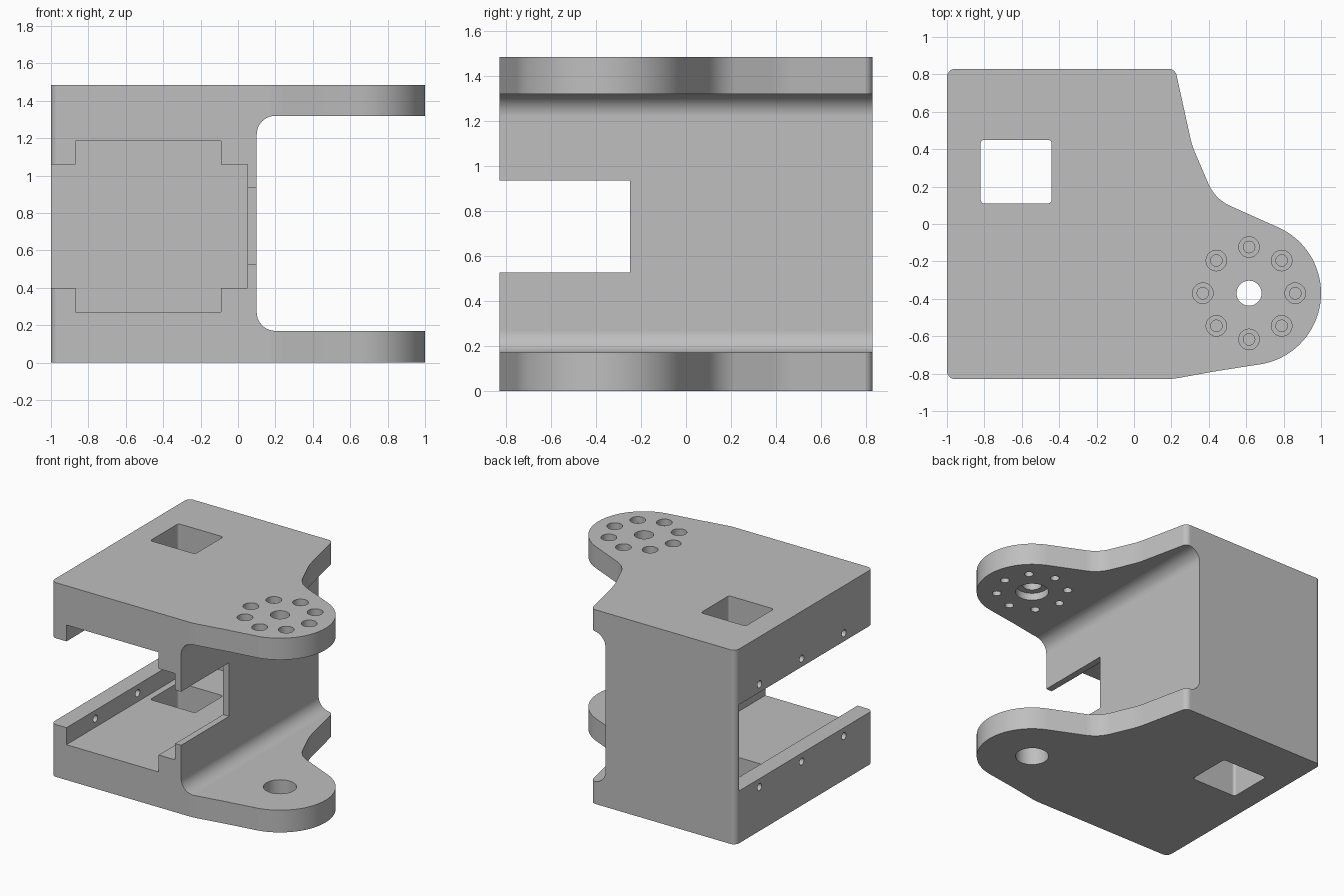
import bpy, bmesh
from math import sin, cos, tan, pi, radians, atan2
from mathutils import Vector

if "Cube" in bpy.data.objects:
    bpy.data.objects.remove(bpy.data.objects["Cube"])

grey = bpy.data.materials.new("plain grey")
grey.use_nodes = True
COLOUR = (0.52, 0.52, 0.52, 1)
grey.diffuse_color = COLOUR
grey.node_tree.nodes["Principled BSDF"].inputs["Base Color"].default_value = COLOUR


def rounded(corners, steps=10):
    """Turn (a, b, radius) corners into a polygon with filleted corners."""
    out = []
    for i, (a, b, r) in enumerate(corners):
        p = Vector((a, b))
        if r == 0:
            out.append(p)
            continue
        u = (Vector(corners[i - 1][:2]) - p).normalized()
        v = (Vector(corners[(i + 1) % len(corners)][:2]) - p).normalized()
        half = u.angle(v) / 2
        centre = p + (u + v).normalized() * r / sin(half)
        d0 = p + u * r / tan(half) - centre
        d1 = p + v * r / tan(half) - centre
        start = atan2(d0.y, d0.x)
        sweep = (atan2(d1.y, d1.x) - start + pi) % (2 * pi) - pi
        for k in range(steps + 1):
            t = start + sweep * k / steps
            out.append(centre + r * Vector((cos(t), sin(t))))
    return out


def circle(a, b, r, n=40):
    return [Vector((a + r * cos(2 * pi * k / n), b + r * sin(2 * pi * k / n))) for k in range(n)]


def box(a0, a1, b0, b1, r=0):
    return rounded([(a0, b0, r), (a1, b0, r), (a1, b1, r), (a0, b1, r)])


PLACE = {"x": lambda a, b, h: (h, a, b),
         "y": lambda a, b, h: (a, h, b),
         "z": lambda a, b, h: (a, b, h)}


def prism(name, outline, axis, lo, hi):
    """Extrude a polygon along an axis."""
    bm = bmesh.new()
    put = PLACE[axis]
    ends = [[bm.verts.new(put(p.x, p.y, h)) for p in outline] for h in (lo, hi)]
    bm.faces.new(ends[0])
    bm.faces.new(ends[1])
    n = len(outline)
    for i in range(n):
        j = (i + 1) % n
        bm.faces.new((ends[0][i], ends[0][j], ends[1][j], ends[1][i]))
    bmesh.ops.recalc_face_normals(bm, faces=bm.faces)
    mesh = bpy.data.meshes.new(name)
    bm.to_mesh(mesh)
    bm.free()
    mesh.materials.append(grey)
    obj = bpy.data.objects.new(name, mesh)
    bpy.context.collection.objects.link(obj)
    return obj


# Main block, seen from above: square housing with a rounded arm end
HEIGHT = 1.485
PX, PY, PR = 0.615, -0.37, 0.385
arm_end = [(PX + PR * cos(radians(a)), PY + PR * sin(radians(a)), 0)
           for a in [-83 + 149 * k / 36 for k in range(37)]]
plan = [(-1, -0.83, 0.045), (0.2, -0.83, 0.5), (0.45, -0.785, 0.8)] + arm_end + [
    (0.433, 0.133, 0.23), (0.31, 0.42, 0.5), (0.22, 0.83, 0.045), (-1, 0.83, 0.045)]
bracket = prism("bracket", rounded(plan), "z", 0, HEIGHT)

cutters = []


def cut(outline, axis, lo, hi):
    c = prism("cutter", outline, axis, lo, hi)
    c.hide_render = True
    cutters.append(c)


# Space between the two arms, with filleted roots
cut(box(0.1, 1.5, 0.17, 1.32, 0.1), "y", -1.2, 1.2)

# Stepped housing cavity, open at the front and one side
lower = [(-1.2, 0.4), (-0.87, 0.4), (-0.87, 0.27), (-0.09, 0.27), (-0.09, 0.4), (0.05, 0.4)]
upper = [(x, 1.46 - z if z == 0.4 else 1.185) for x, z in reversed(lower)]
cut([Vector(p) for p in lower + upper], "y", -1.2, 0.785)

# Notch in the inner wall and window through both plates
cut(box(-1.2, -0.25, 0.525, 0.935), "x", -0.02, 0.2)
cut(box(-0.82, -0.44, 0.11, 0.45, 0.02), "z", -0.2, 1.7)

# Screw holes through the side rails
for z in (0.336, 1.122):
    for y in (-0.48, 0.03, 0.54):
        cut(circle(y, z, 0.027, 20), "x", -1.2, -0.8)

# Pivot bores: wide in the lower arm, stepped in the upper arm
cut(circle(PX, PY, 0.115), "z", -0.2, 0.3)
cut(circle(PX, PY, 0.115), "z", 1.2, 1.375)
cut(circle(PX, PY, 0.067), "z", 1.3, 1.7)

# Ring of counterbored screw holes in the upper arm
for k in range(8):
    x = PX + 0.247 * cos(k * pi / 4)
    y = PY + 0.247 * sin(k * pi / 4)
    cut(circle(x, y, 0.055, 28), "z", HEIGHT - 0.05, 1.7)
    cut(circle(x, y, 0.031, 20), "z", 1.2, 1.6)

# Carve the block, then drop the cutters
for c in cutters:
    m = bracket.modifiers.new("cut", "BOOLEAN")
    m.operation = "DIFFERENCE"
    m.solver = "EXACT"
    m.object = c
bpy.context.view_layer.update()
carved = bpy.data.meshes.new_from_object(
    bracket.evaluated_get(bpy.context.evaluated_depsgraph_get()))
bracket.modifiers.clear()
bracket.data = carved
for c in cutters:
    bpy.data.objects.remove(c)

# Smooth the fillets while keeping edges sharp and flats flat
bpy.ops.object.select_all(action="DESELECT")
bracket.select_set(True)
bpy.context.view_layer.objects.active = bracket
bpy.ops.object.shade_smooth_by_angle(angle=radians(30))
flat = bracket.modifiers.new("flat faces", "WEIGHTED_NORMAL")
flat.keep_sharp = True
